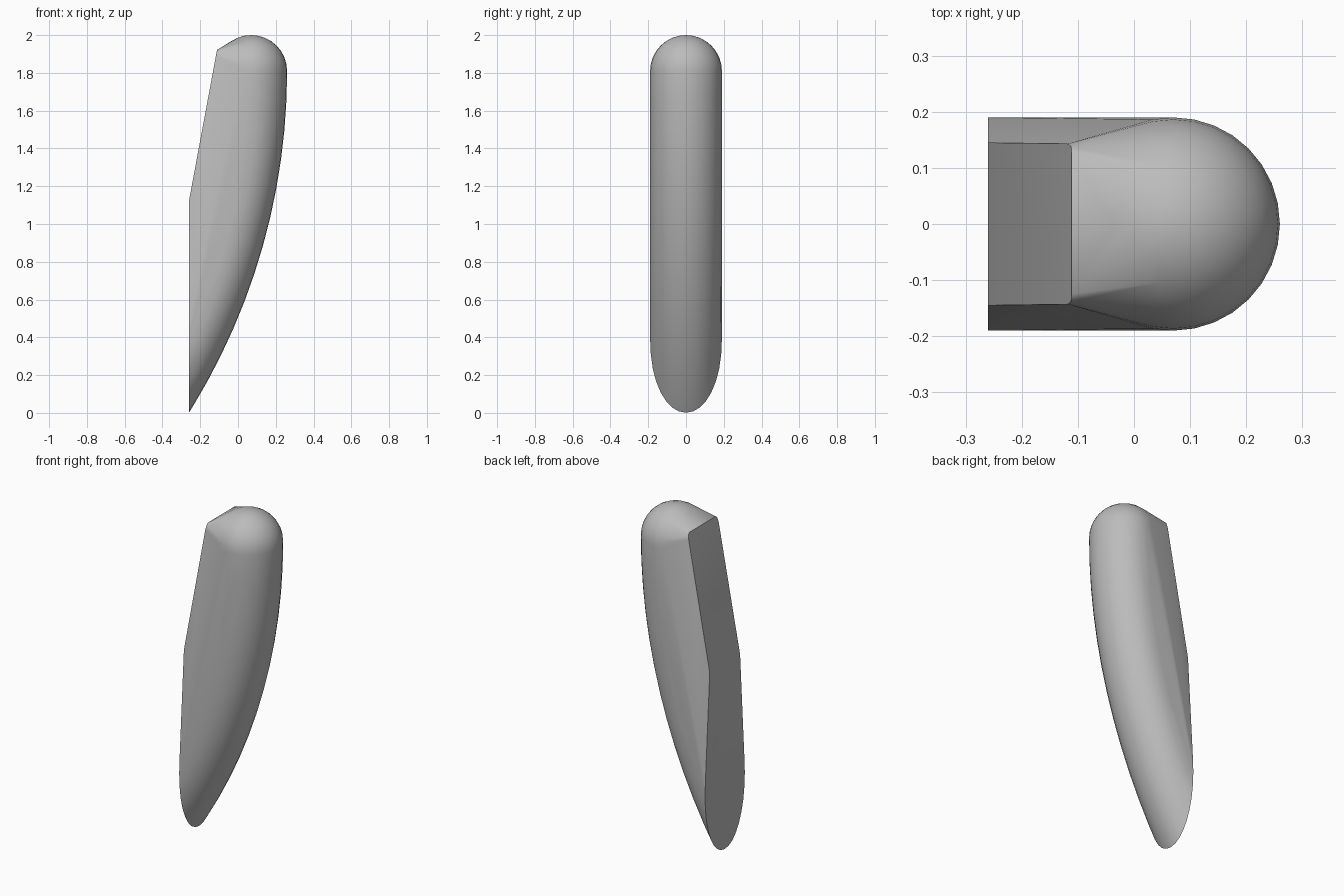
import bpy, bmesh, math
from mathutils import Vector

if "Cube" in bpy.data.objects:
    bpy.data.objects.remove(bpy.data.objects["Cube"])

RAD = 0.19                       # half thickness
BACK = -0.26                     # flat rear plane
TOP = Vector((0.07, 0, 1.81))    # centre of the domed end
OUTER = 3.41                     # radius of the curved front edge
SIDES, STEPS = 32, 16

bm = bmesh.new()

# round bar swept along an arc
hub = TOP.x + RAD - OUTER
axis = OUTER - RAD
rings = []
for i in range(STEPS + 1):
    a = math.radians(42) * i / STEPS
    out = Vector((math.cos(a), 0, -math.sin(a)))
    c = Vector((hub, 0, TOP.z)) + out * axis
    rings.append([bm.verts.new(c + out * RAD * math.cos(t) + Vector((0, RAD * math.sin(t), 0)))
                  for t in (2 * math.pi * k / SIDES for k in range(SIDES))])
for r, s in zip(rings, rings[1:]):
    for k in range(SIDES):
        n = (k + 1) % SIDES
        bm.faces.new((r[k], r[n], s[n], s[k]))

# trim at the flat rear plane
bmesh.ops.bisect_plane(bm, geom=bm.verts[:] + bm.edges[:] + bm.faces[:],
                       plane_co=(BACK, 0, 0), plane_no=(-1, 0, 0), clear_outer=True)

# domed end
for j in range(1, 9):
    e = math.pi / 2 * j / 8
    for k in range(SIDES if j < 8 else 1):
        t = 2 * math.pi * k / SIDES
        bm.verts.new(TOP + RAD * Vector((math.cos(e) * math.cos(t), math.cos(e) * math.sin(t), math.sin(e))))

# slanted rear face with softened upper corners
for side in (-1, 1):
    for x, y, z in ((BACK, 0.145, 1.12), (-0.118, 0.143, 1.885),
                    (-0.112, 0.138, 1.912), (-0.111, 0.125, 1.922)):
        bm.verts.new((x, side * y, z))

# wrap everything in one convex skin
skin = bmesh.ops.convex_hull(bm, input=bm.verts[:])
keep = {f for f in skin["geom"] if isinstance(f, bmesh.types.BMFace)}
bmesh.ops.delete(bm, geom=[f for f in bm.faces if f not in keep], context='FACES')
bmesh.ops.delete(bm, geom=[v for v in bm.verts if not v.link_faces], context='VERTS')
bmesh.ops.dissolve_limit(bm, angle_limit=math.radians(0.5), verts=bm.verts[:], edges=bm.edges[:])
bmesh.ops.recalc_face_normals(bm, faces=bm.faces[:])

mesh = bpy.data.meshes.new("curved_grip")
bm.to_mesh(mesh)
bm.free()
grip = bpy.data.objects.new("curved_grip", mesh)
bpy.context.collection.objects.link(grip)

grey = bpy.data.materials.new("grey")
grey.diffuse_color = (0.5, 0.5, 0.5, 1)
grey.use_nodes = True
grey.node_tree.nodes["Principled BSDF"].inputs["Base Color"].default_value = grey.diffuse_color
mesh.materials.append(grey)

bpy.context.view_layer.objects.active = grip
grip.select_set(True)
bpy.ops.object.shade_smooth_by_angle(angle=math.radians(30))
